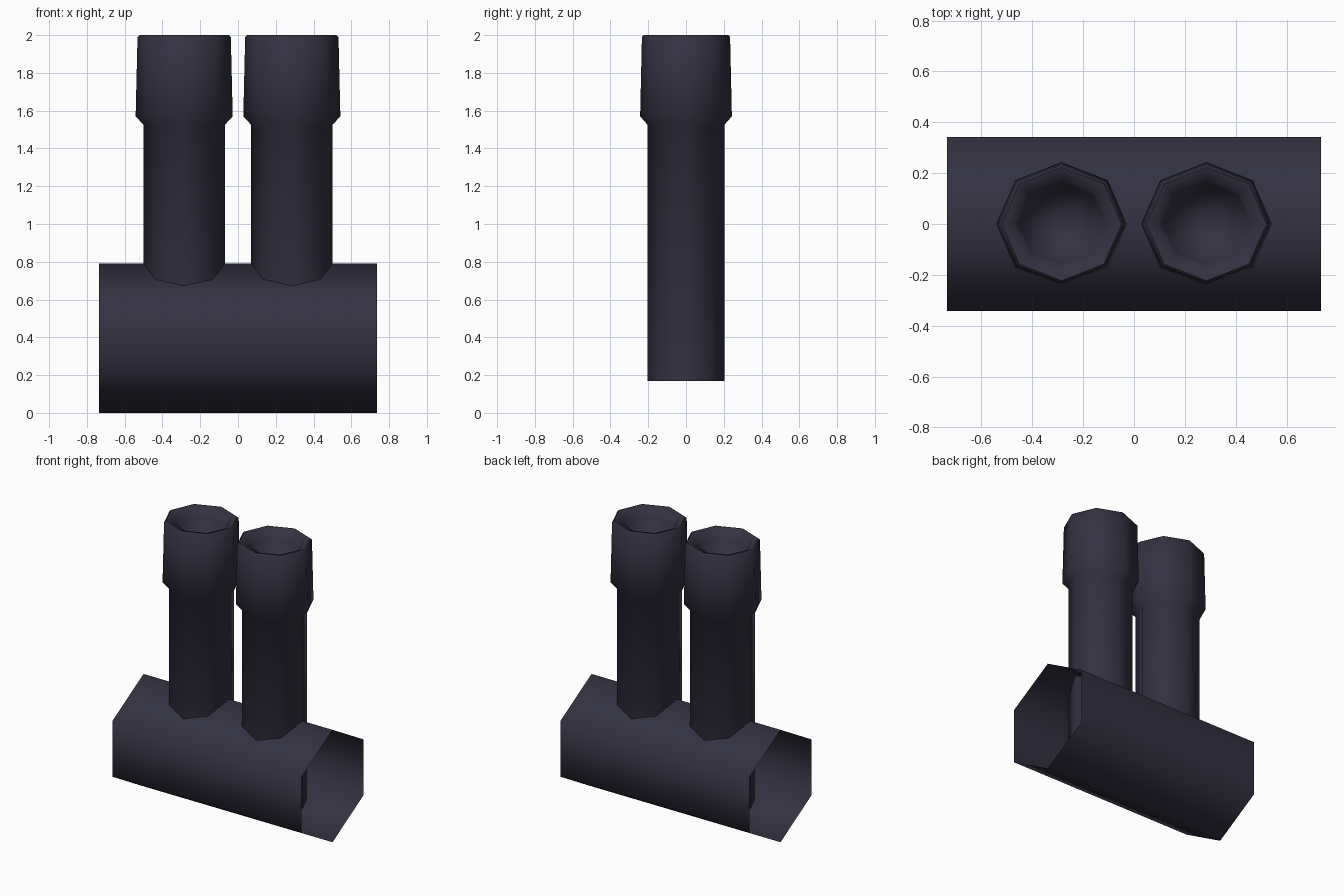
import bpy, bmesh, math

if "Cube" in bpy.data.objects:
    bpy.data.objects.remove(bpy.data.objects["Cube"])

# One dark slate colour for everything
mat = bpy.data.materials.new("dark_slate")
mat.diffuse_color = (0.033, 0.031, 0.053, 1)
mat.use_nodes = True
mat.node_tree.nodes["Principled BSDF"].inputs["Base Color"].default_value = mat.diffuse_color


def finish(name, bm, location):
    bmesh.ops.recalc_face_normals(bm, faces=bm.faces)
    me = bpy.data.meshes.new(name)
    bm.to_mesh(me)
    bm.free()
    me.materials.append(mat)
    ob = bpy.data.objects.new(name, me)
    bpy.context.collection.objects.link(ob)
    ob.location = location
    bpy.ops.object.select_all(action='DESELECT')
    ob.select_set(True)
    bpy.context.view_layer.objects.active = ob
    bpy.ops.object.shade_smooth_by_angle(angle=math.radians(62))
    return ob


def bridge(bm, rings):
    n = len(rings[0])
    for a, b in zip(rings, rings[1:]):
        for i in range(n):
            j = (i + 1) % n
            bm.faces.new((a[i], a[j], b[j], b[i]))


# Open six-sided sleeve lying along x
R = 0.395
bm = bmesh.new()
rings = [[bm.verts.new((x, R * math.sin(i * math.pi / 3), R * math.cos(i * math.pi / 3)))
          for i in range(6)] for x in (-0.735, 0.735)]
bridge(bm, rings)
finish("hex_sleeve", bm, (0, 0, R))

# Eight-sided upright tubes: (radius, height) from the foot, over the rim, into the bore
PROFILE = [(0.215, 0.17), (0.215, 1.525), (0.257, 1.57), (0.247, 1.99),
           (0.236, 2.0), (0.19, 1.985), (0.168, 1.93)]
Y_SCALE = 0.945
for side, name in ((-1, "left_tube"), (1, "right_tube")):
    bm = bmesh.new()
    rings = [[bm.verts.new((r * math.cos(i * math.pi / 4),
                            Y_SCALE * r * math.sin(i * math.pi / 4), z))
              for i in range(8)] for r, z in PROFILE]
    bridge(bm, rings)
    bm.faces.new(rings[0])
    # conical bottom of the bore
    tip = bm.verts.new((0, 0, 1.72))
    for i in range(8):
        bm.faces.new((rings[-1][i], rings[-1][(i + 1) % 8], tip))
    finish(name, bm, (side * 0.285, 0, 0))
